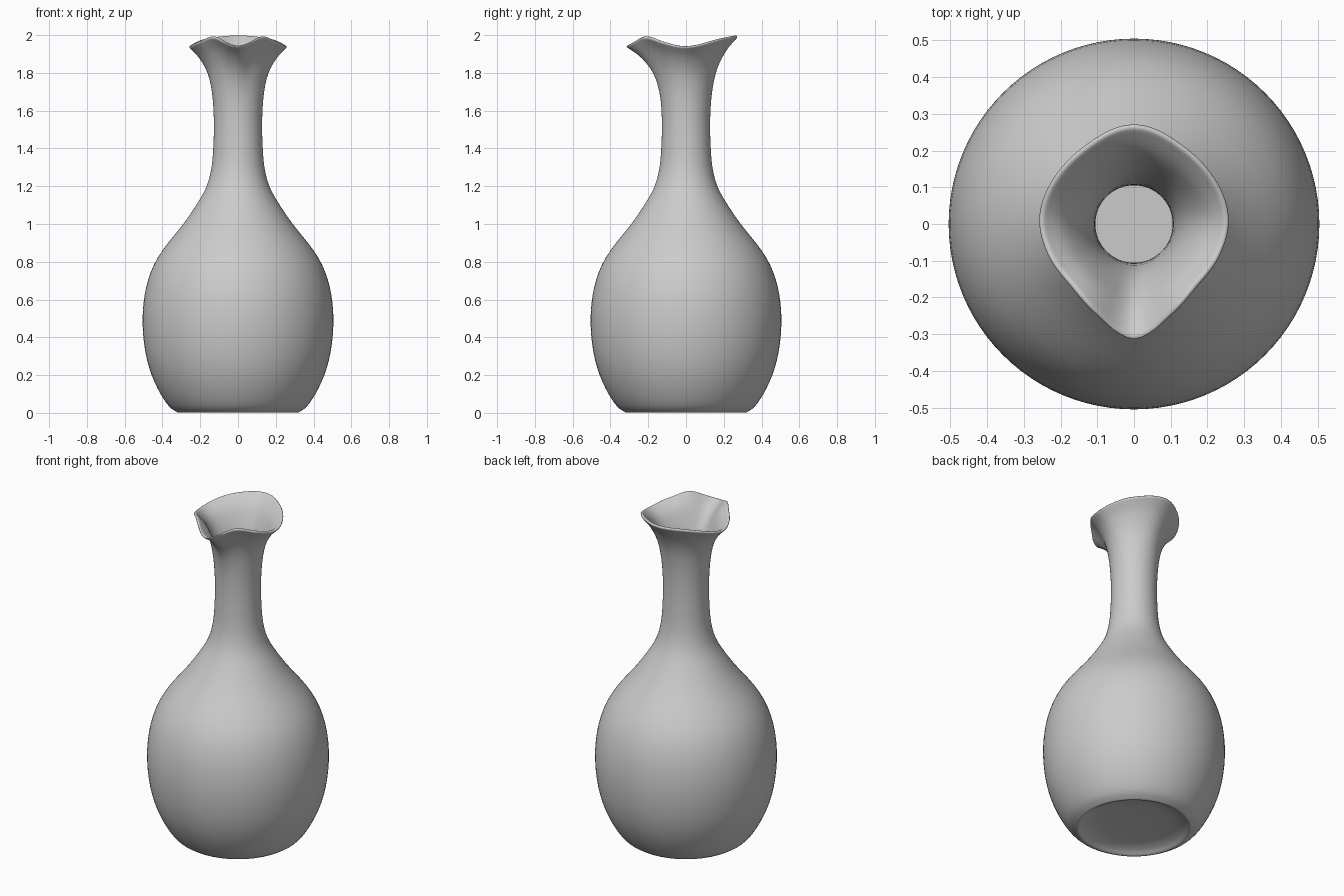
import bpy, bmesh, math

cube = bpy.data.objects.get("Cube")
if cube:
    bpy.data.objects.remove(cube, do_unlink=True)

SEGMENTS = 96
LIP_Z, LIP_R = 1.97, 0.26


def spline(points, steps):
    """Smooth curve through the points (Catmull-Rom)."""
    pts = [points[0]] + points + [points[-1]]
    out = []
    for a, b, c, d in zip(pts, pts[1:], pts[2:], pts[3:]):
        for i in range(steps):
            t = i / steps
            out.append(tuple(
                0.5 * (2 * q + (r - p) * t + (2 * p - 5 * q + 4 * r - s) * t * t
                       + (3 * q - p - 3 * r + s) * t ** 3)
                for p, q, r, s in zip(a, b, c, d)))
    return out + [points[-1]]


def ease(keys, x):
    """Look up a value between sorted (x, value) keys."""
    for (x0, v0), (x1, v1) in zip(keys, keys[1:]):
        if x <= x1:
            return v0 + (v1 - v0) * (x - x0) / (x1 - x0)
    return keys[-1][1]


# Lip radius and height, by degrees away from the spout; mirrored left to right
lip_radius = spline([(-10, 0.297), (0, 0.315), (10, 0.297), (22, 0.268), (45, 0.241),
                     (70, 0.248), (95, 0.258), (127, 0.25), (150, 0.252),
                     (180, 0.271), (210, 0.252)], 8)
lip_height = spline([(-30, 1.993), (0, 1.945), (30, 1.993), (60, 1.965), (92, 1.942),
                     (135, 1.98), (180, 1.998), (225, 1.98)], 8)

# Outer wall from the foot to the lip
outer = [(0.33, 0.008), (0.365, 0.035), (0.41, 0.1), (0.457, 0.2), (0.49, 0.32),
         (0.505, 0.47), (0.495, 0.62), (0.46, 0.75), (0.4, 0.86), (0.29, 1.0),
         (0.215, 1.11), (0.166, 1.2), (0.14, 1.3), (0.13, 1.42), (0.128, 1.56),
         (0.138, 1.7), (0.162, 1.81), (0.205, 1.895), (0.245, 1.943)]
# Rounded lip edge, then inner wall down to the floor
lip = [(0.258, 1.957), (0.26, 1.966), (0.252, 1.97), (0.238, 1.961)]
inner = [(0.19, 1.91), (0.143, 1.81), (0.117, 1.7), (0.106, 1.56), (0.108, 1.42),
         (0.119, 1.3), (0.146, 1.2), (0.196, 1.11), (0.27, 1.0), (0.378, 0.86),
         (0.436, 0.75), (0.472, 0.62), (0.482, 0.47), (0.467, 0.32), (0.434, 0.2),
         (0.38, 0.1), (0.3, 0.065), (0.15, 0.06)]
# Hollowed underside, from the middle out to the standing ring
under = [(0.12, 0.04), (0.22, 0.034), (0.28, 0.018), (0.31, 0.001)]
profile = spline(under + outer + lip + inner, 3)

bm = bmesh.new()
rings = []
for r, z in profile:
    w = min(max((z - 1.62) / (LIP_Z - 1.62), 0), 1) ** 1.6
    ring = []
    for i in range(SEGMENTS):
        a = math.tau * i / SEGMENTS
        away = math.degrees(min(a, math.tau - a))
        radius = r * (1 + w * (ease(lip_radius, away) / LIP_R - 1))
        height = z + w * (ease(lip_height, away) - LIP_Z)
        ring.append(bm.verts.new((radius * math.sin(a), -radius * math.cos(a),
                                  max(height, 0))))
    rings.append(ring)
for low, high in zip(rings, rings[1:]):
    for i in range(SEGMENTS):
        j = (i + 1) % SEGMENTS
        bm.faces.new((low[i], low[j], high[j], high[i]))
bm.faces.new(rings[0][::-1])
bm.faces.new(rings[-1])
bmesh.ops.recalc_face_normals(bm, faces=bm.faces)

mesh = bpy.data.meshes.new("carafe")
bm.to_mesh(mesh)
bm.free()
carafe = bpy.data.objects.new("carafe", mesh)
bpy.context.collection.objects.link(carafe)

# Plain grey ceramic
grey = bpy.data.materials.new("grey_ceramic")
grey.use_nodes = True
colour = (0.6, 0.6, 0.6, 1)
grey.diffuse_color = colour
grey.node_tree.nodes["Principled BSDF"].inputs["Base Color"].default_value = colour
mesh.materials.append(grey)

bpy.context.view_layer.objects.active = carafe
carafe.select_set(True)
bpy.ops.object.shade_smooth_by_angle(angle=math.radians(50))
